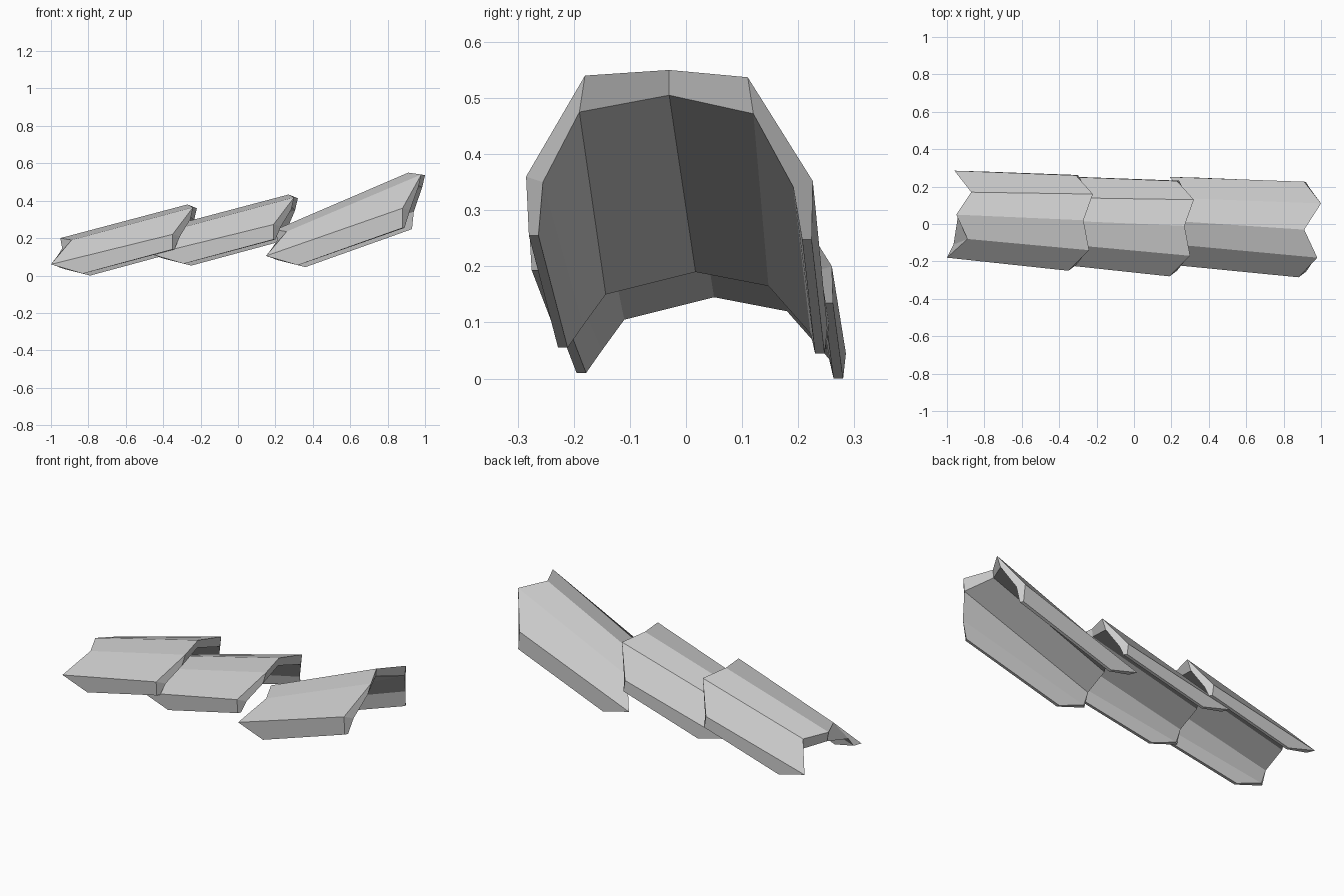
import bpy, bmesh
from mathutils import Vector as V

if "Cube" in bpy.data.objects:
    bpy.data.objects.remove(bpy.data.objects["Cube"])

# Arched outer section, front skirt to back skirt: lower end and upper end
LOW = [(-.83, -.195, .01), (-1, -.18, .06), (-.89, -.08, .19), (-.95, .05, .20),
       (-.87, .17, .185), (-.96, .285, .045), (-.79, .28, 0)]
HIGH = [(-.35, -.245, .14), (-.35, -.25, .22), (-.24, -.14, .365), (-.27, .02, .38),
        (-.22, .16, .36), (-.31, .26, .20), (-.30, .262, .135)]
HIGH_STEEP = [(.88, -.28, .255), (.88, -.285, .36), (.98, -.18, .54), (.91, -.03, .55),
              (1, .11, .537), (.91, .226, .352), (.92, .224, .248)]
# Offsets from the outer to the inner section at each end
IN_LOW = [(0, .017, 0), (.03, .03, -.01), (-.075, -.03, -.085), (.01, 0, -.055),
          (.02, .01, -.065), (.03, -.03, -.01), (0, -.017, 0)]
IN_HIGH = [(.01, .017, 0), (.04, .03, -.01), (-.015, -.01, -.065), (-.005, 0, -.045),
           (-.015, .01, -.065), (.03, -.035, -.01), (.01, -.017, 0)]


def moved(points, offset):
    return [V(p) + V(offset) for p in points]


def roof_tile(name, low, high):
    bm = bmesh.new()
    rings = []
    for outer, inset in ((low, IN_LOW), (high, IN_HIGH)):
        inner = [V(p) + V(d) for p, d in zip(outer, inset)]
        rings.append([bm.verts.new(p) for p in list(outer) + inner[::-1]])
    a, b = rings
    n = len(a)
    # Outer skin, inner skin and skirt edges
    for i in range(n):
        j = (i + 1) % n
        bm.faces.new((a[i], a[j], b[j], b[i]))
    # Thick end faces
    for ring in rings:
        for i in range(n // 2 - 1):
            bm.faces.new((ring[i], ring[i + 1], ring[n - 2 - i], ring[n - 1 - i]))
    bmesh.ops.recalc_face_normals(bm, faces=bm.faces)
    mesh = bpy.data.meshes.new(name)
    bm.to_mesh(mesh)
    bm.free()
    bpy.context.collection.objects.link(bpy.data.objects.new(name, mesh))


# Three overlapping ridge tiles, the last one steeper
step = (.54, -.03, .053)
roof_tile("lower_ridge_tile", moved(LOW, (0, 0, 0)), moved(HIGH, (0, 0, 0)))
roof_tile("middle_ridge_tile", moved(LOW, step), moved(HIGH, step))
roof_tile("upper_ridge_tile", moved(LOW, (1.15, -.033, .045)), moved(HIGH_STEEP, (0, 0, 0)))
